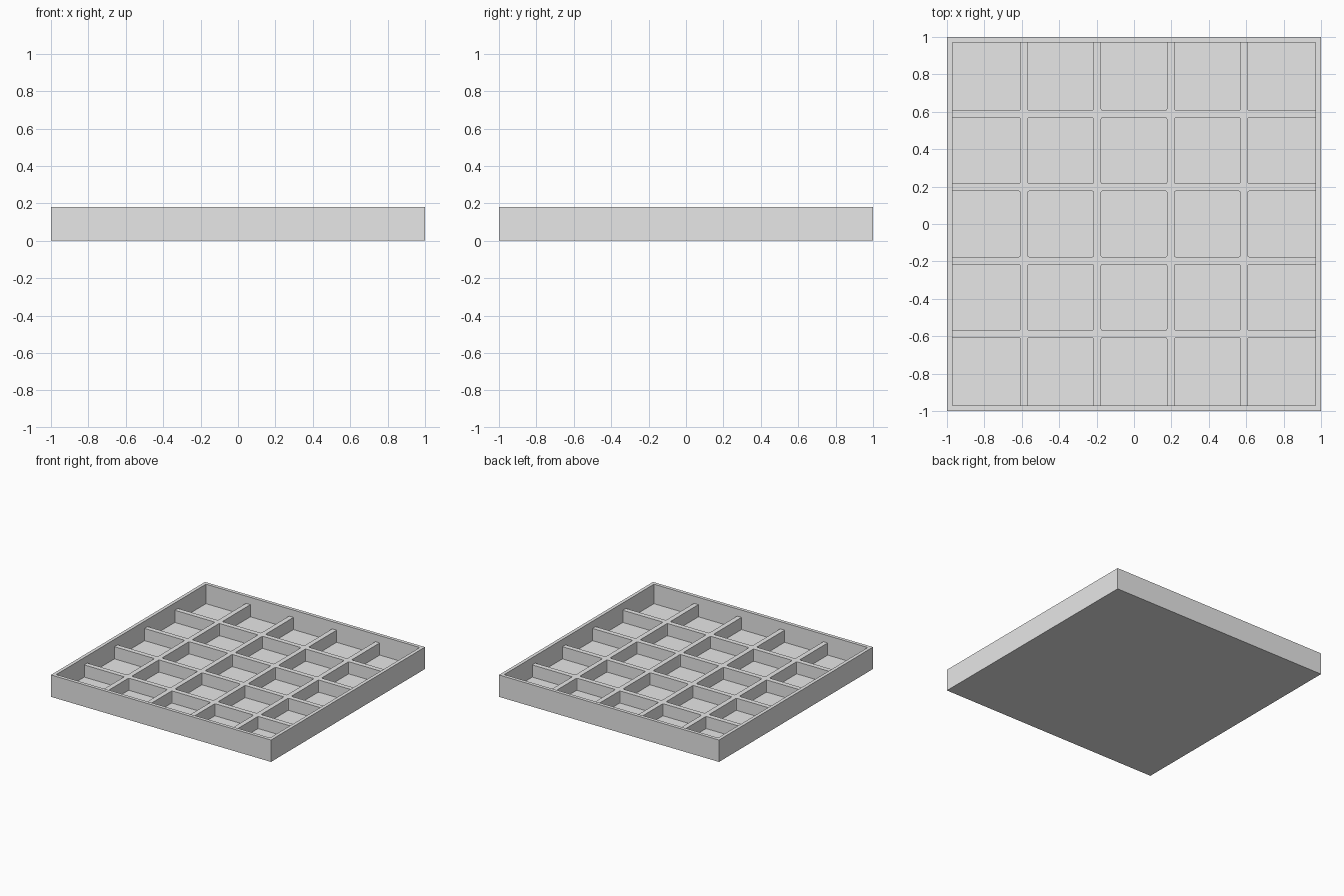
import bpy
import bmesh
from mathutils import Vector

# Remove the default cube only
cube = bpy.data.objects.get("Cube")
if cube:
    bpy.data.objects.remove(cube, do_unlink=True)

HEIGHT = 0.18        # outer wall height
DIVIDER_TOP = 0.12   # top of the lower dividers
FLOOR = 0.02         # floor thickness
WALL = 0.04          # wall and divider thickness
CELLS = 5
INNER = 1 - WALL
PITCH = (2 * INNER + WALL) / CELLS
FILLET = 0.008

grey = bpy.data.materials.new("light grey")
grey.use_nodes = True
colour = (0.8, 0.8, 0.8, 1)
grey.diffuse_color = colour
grey.node_tree.nodes["Principled BSDF"].inputs["Base Color"].default_value = colour

bm = bmesh.new()

# Outer block standing on the ground
bmesh.ops.create_cube(bm, size=1)
bmesh.ops.scale(bm, vec=(2, 2, HEIGHT), verts=bm.verts)
bmesh.ops.translate(bm, vec=(0, 0, HEIGHT / 2), verts=bm.verts)

# Rim: inset the top, then sink it to the divider height
top = max(bm.faces, key=lambda f: f.calc_center_median().z)
bmesh.ops.inset_individual(bm, faces=[top], thickness=WALL)
sunk = bmesh.ops.extrude_discrete_faces(bm, faces=[top])["faces"][0]
bmesh.ops.translate(bm, vec=(0, 0, DIVIDER_TOP - HEIGHT), verts=sunk.verts)


def sunk_faces():
    return [f for f in bm.faces
            if all(abs(v.co.z - DIVIDER_TOP) < 1e-4 for v in f.verts)]


# Cut the sunken face along both sides of every divider
for axis in (Vector((1, 0, 0)), Vector((0, 1, 0))):
    for i in range(1, CELLS):
        centre = -INNER - WALL / 2 + i * PITCH
        for side in (-1, 1):
            faces = sunk_faces()
            edges = {e for f in faces for e in f.edges}
            verts = {v for f in faces for v in f.verts}
            bmesh.ops.bisect_plane(
                bm, geom=faces + list(edges) + list(verts),
                plane_co=axis * (centre + side * WALL / 2), plane_no=axis)

# Compartments: sink every large face down to the floor
cells = [f for f in sunk_faces() if f.calc_area() > PITCH * PITCH / 2]
for f in bmesh.ops.extrude_discrete_faces(bm, faces=cells)["faces"]:
    bmesh.ops.translate(bm, vec=(0, 0, FLOOR - DIVIDER_TOP), verts=f.verts)


# Small fillets where dividers cross
def is_crossing_corner(e):
    a, b = e.verts
    vertical = (a.co - b.co).xy.length < 1e-5
    return vertical and max(abs(a.co.x), abs(a.co.y)) < INNER - WALL


bmesh.ops.bevel(bm, geom=[e for e in bm.edges if is_crossing_corner(e)],
                offset=FILLET, segments=2, profile=0.5, affect='EDGES')

bmesh.ops.recalc_face_normals(bm, faces=bm.faces)
mesh = bpy.data.meshes.new("divided_tray")
bm.to_mesh(mesh)
bm.free()
mesh.materials.append(grey)
tray = bpy.data.objects.new("divided_tray", mesh)
bpy.context.collection.objects.link(tray)
